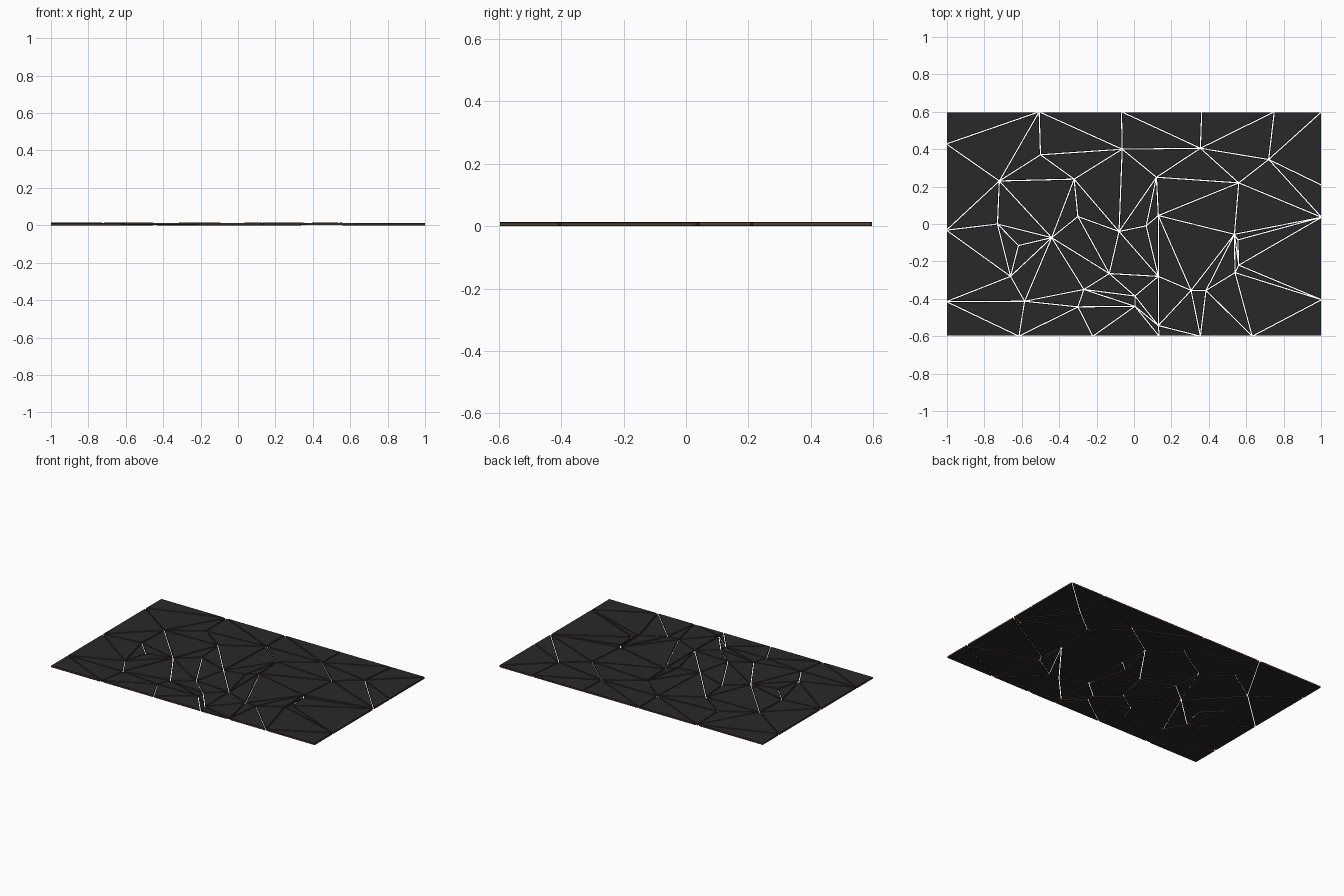
import bpy, bmesh, random
from mathutils import Vector
from mathutils.geometry import delaunay_2d_cdt

if "Cube" in bpy.data.objects:
    bpy.data.objects.remove(bpy.data.objects["Cube"])

random.seed(4)
GAP, THICK, BEVEL = 0.003, 0.012, 0.0015
W, H = 1.0 + GAP, 0.597 + GAP


def material(name, rgb):
    m = bpy.data.materials.new(name)
    m.diffuse_color = (*rgb, 1)
    m.use_nodes = True
    m.node_tree.nodes["Principled BSDF"].inputs["Base Color"].default_value = m.diffuse_color
    return m


black = material("black_coating", (0.022, 0.022, 0.022))
brown = material("brown_core", (0.10, 0.05, 0.025))

# crack junctions: capitals and symbols are inside the sheet
inner = {
    'A': (-.50, .37), 'B': (-.32, .24), 'C': (-.72, .23), 'D': (-.063, .40),
    'E': (.12, .25), 'F': (.355, .405), 'G': (.56, .22), 'H': (.72, .345),
    'I': (-.73, 0), 'J': (-.30, .04), 'K': (-.08, -.04), 'L': (.065, -.01),
    'M': (.13, .045), 'N': (.537, -.055), 'O': (.555, -.085), 'P': (.56, -.22),
    'Q': (.54, -.26), 'R': (.385, -.355), 'S': (.305, -.355), 'T': (.13, -.28),
    'U': (-.132, -.265), 'V': (-.268, -.35), 'W': (-.30, -.443), 'X': (-.585, -.413),
    'Y': (-.66, -.28), 'Z': (-.618, -.115), '1': (-.44, -.073), '2': (.005, -.385),
    '3': (.005, -.44), '4': (.13, -.543),
}
# lower-case points run round the border: top, right, bottom, left
border = {
    'a': (-W, H), 'b': (-.507, H), 'c': (-.067, H), 'd': (.362, H), 'e': (.75, H),
    'f': (W, H), 'g': (W, .208), 'h': (W, .036), 'i': (W, -.405), 'j': (W, -H),
    'k': (.632, -H), 'l': (.355, -H), 'm': (.135, -H), 'n': (-.22, -H),
    'o': (-.615, -H), 'p': (-W, -H), 'q': (-W, -.415), 'r': (-W, -.033), 's': (-W, .428),
}
chains = ["abcdefghijklmnopqrsa", "sCABDEFGHe", "Ab", "Dc", "Fd", "Hg",
          "rICJ"[:3], "IZYXo", "Yq", "Z1JB", "JKLME", "MNG", "NOPQRSTL", "Oh",
          "Pi", "Qk", "Rl", "S4m", "T2UK", "UVWn", "V1", "WX", "234", "3n"]

points = {**inner, **border}
index = {k: i for i, k in enumerate(points)}
links = [(index[a], index[b]) for c in chains for a, b in zip(c, c[1:])]
verts, _, cells, *_ = delaunay_2d_cdt([Vector(p) for p in points.values()], links, [], 2, 1e-5)


def make_shard(number, outline, lift):
    bm = bmesh.new()
    face = bm.faces.new([bm.verts.new((p.x, p.y, lift)) for p in outline])
    bm.normal_update()
    # shrink the cell to open the crack
    rim = bmesh.ops.inset_individual(bm, faces=[face], thickness=GAP, use_even_offset=True)
    bmesh.ops.delete(bm, geom=rim["faces"], context='FACES')
    # thicken and chamfer
    ext = bmesh.ops.extrude_face_region(bm, geom=bm.faces[:], use_keep_orig=True)
    top = [v for v in ext["geom"] if isinstance(v, bmesh.types.BMVert)]
    bmesh.ops.translate(bm, verts=top, vec=(0, 0, THICK))
    bmesh.ops.recalc_face_normals(bm, faces=bm.faces[:])
    flat = [e for e in bm.edges if abs(e.verts[0].co.z - e.verts[1].co.z) < 1e-5]
    bmesh.ops.bevel(bm, geom=flat, offset=BEVEL, segments=1, affect='EDGES')
    bmesh.ops.recalc_face_normals(bm, faces=bm.faces[:])
    bm.normal_update()
    for f in bm.faces:
        f.material_index = 1 if abs(f.normal.z) < 0.1 else 0
    name = f"sheet_shard_{number:02d}"
    mesh = bpy.data.meshes.new(name)
    bm.to_mesh(mesh)
    bm.free()
    mesh.materials.append(black)
    mesh.materials.append(brown)
    bpy.context.collection.objects.link(bpy.data.objects.new(name, mesh))


# shards sit at slightly different heights
for n, cell in enumerate(cells, 1):
    make_shard(n, [verts[i] for i in cell], 0 if n == 1 else random.uniform(0, 0.002))
